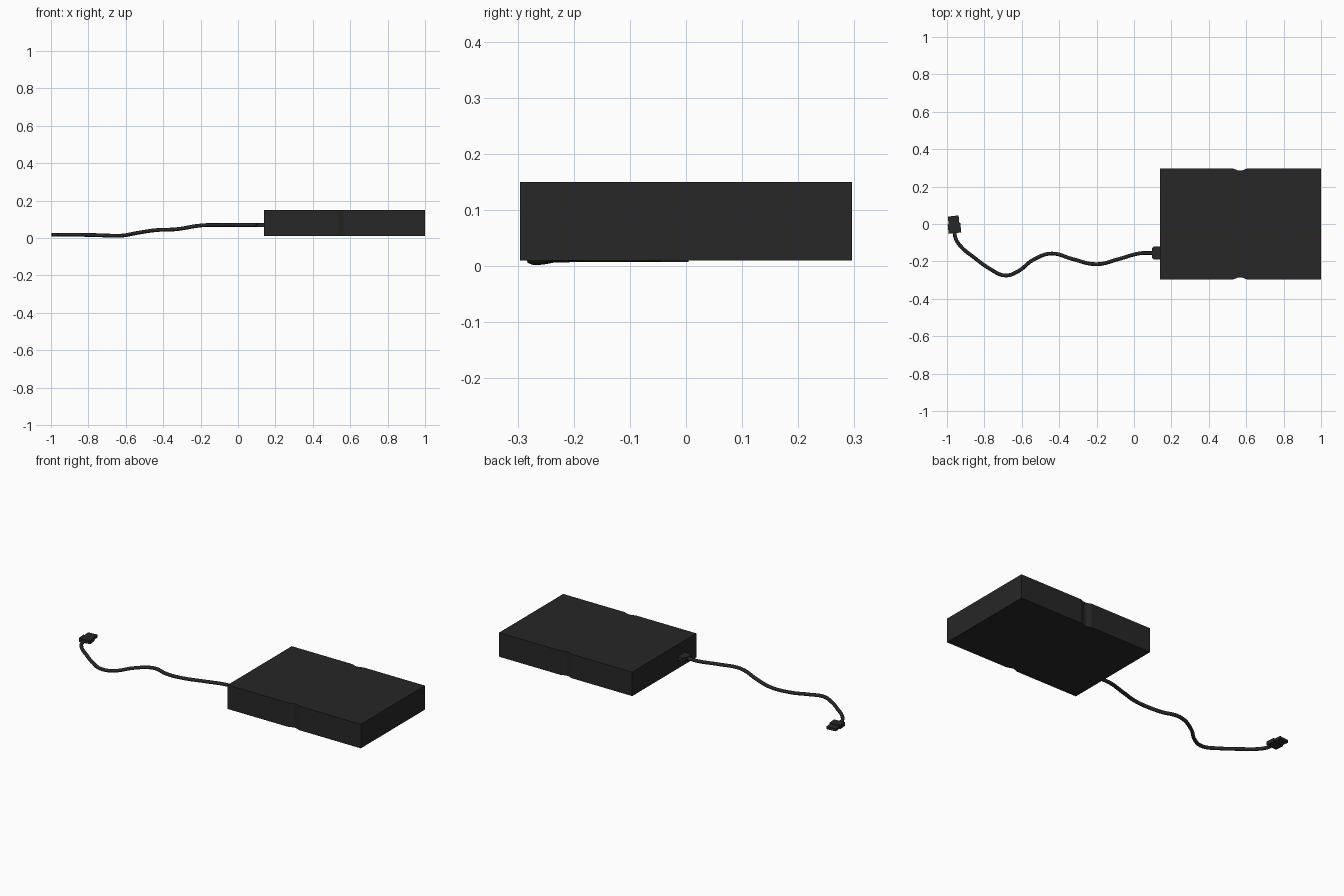
import bpy, bmesh, math
from mathutils import Matrix, Vector

if "Cube" in bpy.data.objects:
    bpy.data.objects.remove(bpy.data.objects["Cube"])

black = bpy.data.materials.new("black_plastic")
black.diffuse_color = (0.02, 0.02, 0.02, 1)
black.use_nodes = True
black.node_tree.nodes["Principled BSDF"].inputs["Base Color"].default_value = black.diffuse_color


def prism(name, outline, z0, z1, matrix=Matrix()):
    """Extrude a flat outline from z0 to z1."""
    bm = bmesh.new()
    face = bm.faces.new([bm.verts.new((x, y, z0)) for x, y in outline])
    ext = bmesh.ops.extrude_face_region(bm, geom=[face])
    verts = [v for v in ext["geom"] if isinstance(v, bmesh.types.BMVert)]
    bmesh.ops.translate(bm, verts=verts, vec=(0, 0, z1 - z0))
    bmesh.ops.recalc_face_normals(bm, faces=bm.faces)
    bm.transform(matrix)
    mesh = bpy.data.meshes.new(name)
    bm.to_mesh(mesh)
    bm.free()
    ob = bpy.data.objects.new(name, mesh)
    bpy.context.collection.objects.link(ob)
    mesh.materials.append(black)
    return ob


def rect(x0, x1, y0, y1):
    return [(x0, y0), (x1, y0), (x1, y1), (x0, y1)]


# Drive case with a shallow grip notch in both long sides
X0, X1, YH, NX = 0.14, 1.0, 0.296, 0.567
notch = [(-0.036, 0), (-0.012, 0.009), (0, 0.011), (0.012, 0.009), (0.036, 0)]
front = [(X0, -YH)] + [(NX + x, -YH + d) for x, d in notch] + [(X1, -YH)]
prism("drive_case", front + [(x, -y) for x, y in reversed(front)], 0.01, 0.15)

# Plug seated in the case: grip outside, blade reaching into the socket
prism("case_plug_grip", [(0.095, -0.178), (0.105, -0.19), (0.142, -0.19),
                         (0.142, -0.12), (0.105, -0.12), (0.095, -0.132)], 0.06, 0.081)

# Plug at the free end, slightly turned: grip, blade and cable collar
turn = Matrix.Translation((-0.962, -0.003, 0)) @ Matrix.Rotation(math.radians(6), 4, 'Z')
prism("end_plug_grip", rect(-0.034, 0.034, -0.046, 0.004), 0.007, 0.028, turn)
prism("end_plug_blade", rect(-0.029, 0.029, 0.003, 0.046), 0.010, 0.025, turn)

# Cable winding from one plug to the other
path = [(0.10, -0.155, 0.07), (0.03, -0.157, 0.07), (-0.08, -0.187, 0.07),
        (-0.20, -0.215, 0.067), (-0.33, -0.187, 0.047), (-0.44, -0.158, 0.042),
        (-0.54, -0.192, 0.027), (-0.62, -0.253, 0.013), (-0.69, -0.275, 0.013),
        (-0.77, -0.24, 0.016), (-0.85, -0.183, 0.017), (-0.93, -0.115, 0.017),
        (-0.956, -0.07, 0.017), (-0.957, -0.03, 0.017)]
curve = bpy.data.curves.new("cable", 'CURVE')
curve.dimensions = '3D'
curve.bevel_depth = 0.010
curve.bevel_resolution = 2
curve.resolution_u = 6
curve.use_fill_caps = True
spline = curve.splines.new('BEZIER')
spline.bezier_points.add(len(path) - 1)
for bp, co in zip(spline.bezier_points, path):
    bp.co = Vector(co)
    bp.handle_left_type = bp.handle_right_type = 'AUTO'
cable = bpy.data.objects.new("cable", curve)
bpy.context.collection.objects.link(cable)
curve.materials.append(black)
